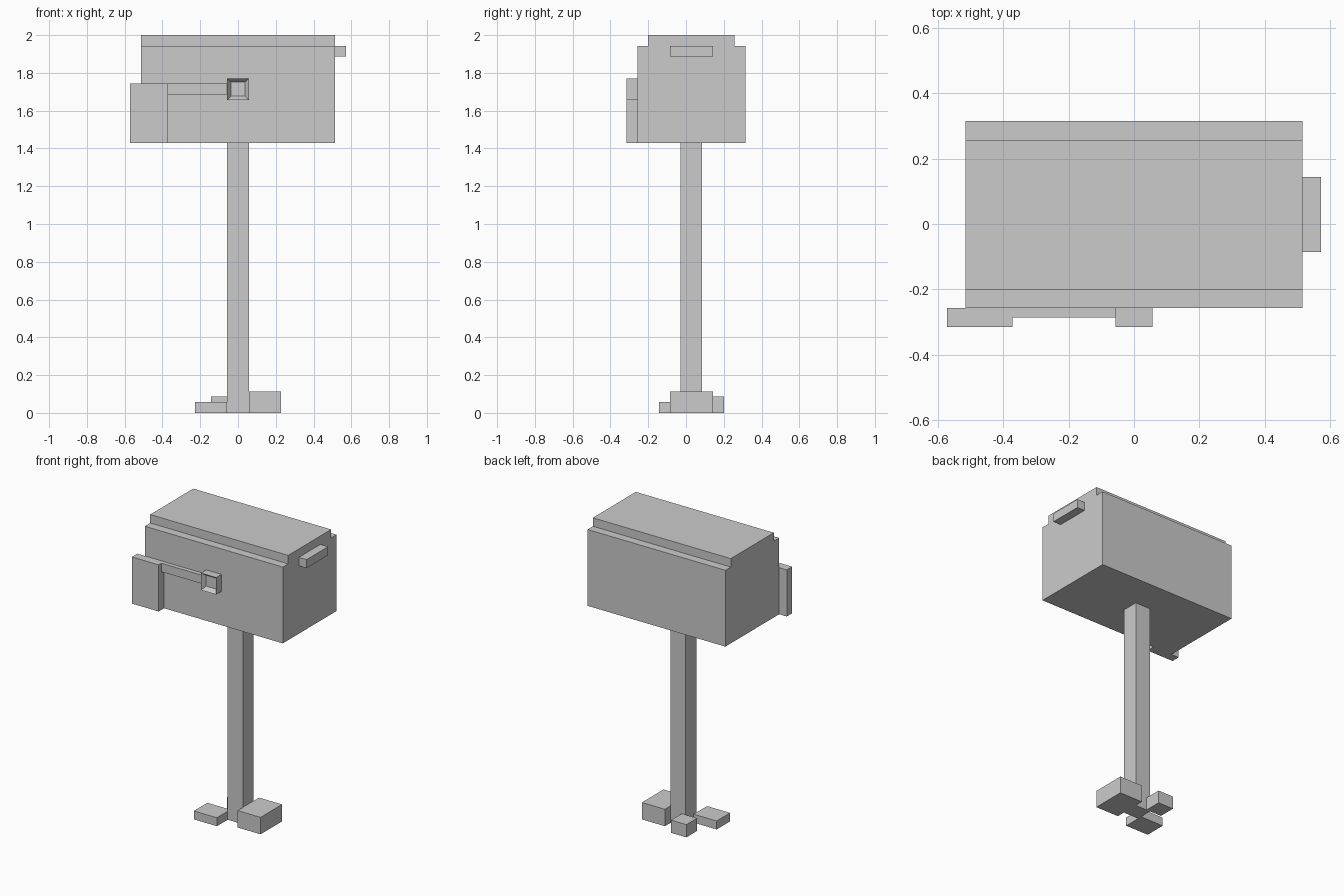
import bpy, bmesh
from mathutils import Vector

if "Cube" in bpy.data.objects:
    bpy.data.objects.remove(bpy.data.objects["Cube"])

U = 2 / 35  # block unit: the model is 35 units tall


def make_object(name, bm):
    bmesh.ops.recalc_face_normals(bm, faces=bm.faces)
    mesh = bpy.data.meshes.new(name)
    bm.to_mesh(mesh)
    bm.free()
    ob = bpy.data.objects.new(name, mesh)
    bpy.context.collection.objects.link(ob)
    return ob


def box_bmesh(x, y, z):
    bm = bmesh.new()
    bmesh.ops.create_cube(bm, size=1)
    for v in bm.verts:
        v.co = Vector([(a + b) / 2 + c * (b - a)
                       for (a, b), c in zip((x, y, z), v.co)]) * U
    return bm


def box(name, x, y, z):
    return make_object(name, box_bmesh(x, y, z))


# Mailbox body: stepped profile in y, z extruded along x
profile = [(-4.5, 25), (5.5, 25), (5.5, 34), (4.5, 34),
           (4.5, 35), (-3.5, 35), (-3.5, 34), (-4.5, 34)]
bm = bmesh.new()
face = bm.faces.new([bm.verts.new((-9 * U, y * U, z * U)) for y, z in profile])
ext = bmesh.ops.extrude_face_region(bm, geom=[face], use_keep_orig=True)
bmesh.ops.translate(bm, vec=(18 * U, 0, 0),
                    verts=[g for g in ext["geom"] if isinstance(g, bmesh.types.BMVert)])
make_object("mailbox_body", bm)

# Door handle, post
box("door_handle", (9, 10), (-1.5, 2.5), (33, 34))
box("post", (-1, 1), (-0.5, 1.5), (0, 25))

# Flag and its arm
box("flag", (-10, -6.5), (-5.5, -4.5), (25, 30.5))
box("flag_arm", (-6.5, -1), (-5, -4.5), (29.5, 30.5))

# Flag pivot with a square recess in its front face
bm = box_bmesh((-1, 1), (-5.5, -4.5), (29, 31))
bm.normal_update()
front = min(bm.faces, key=lambda f: f.calc_center_median().y)
bmesh.ops.inset_region(bm, faces=[front], thickness=0.5 * U)
bmesh.ops.translate(bm, vec=(0, 0.5 * U, 0), verts=front.verts)
make_object("flag_pivot", bm)

# Stones around the foot of the post
box("large_stone", (1, 4), (-1.5, 2.5), (0, 2))
box("flat_stone", (-4, -1), (-2.5, 0), (0, 1))
box("small_stone", (-2.5, -0.5), (1.5, 3.5), (0, 1.5))
